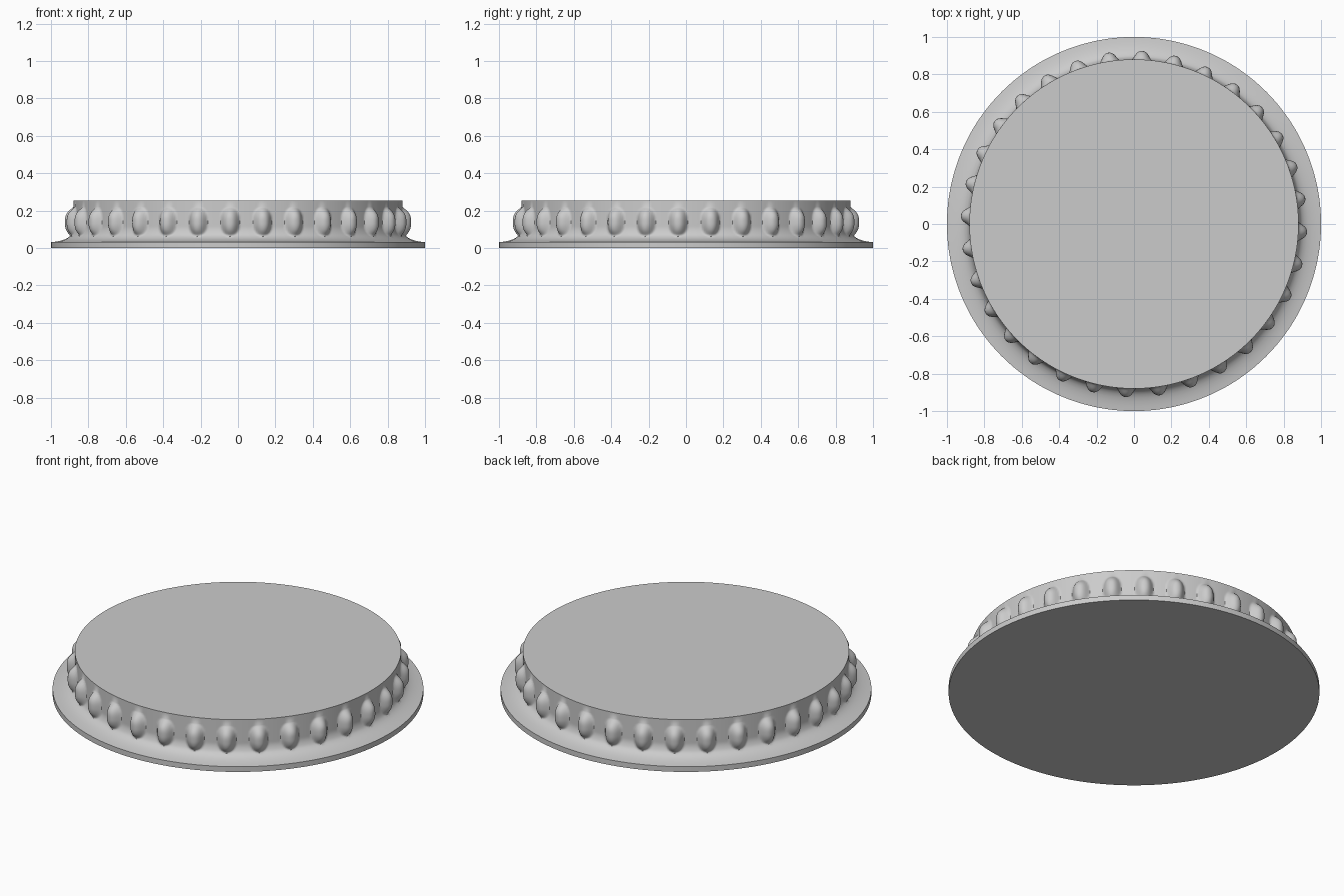
import bpy, bmesh, math

cube = bpy.data.objects.get("Cube")
if cube:
    bpy.data.objects.remove(cube)

grey = bpy.data.materials.new("plain grey")
grey.use_nodes = True
colour = (0.6, 0.6, 0.6, 1)
grey.diffuse_color = colour
grey.node_tree.nodes["Principled BSDF"].inputs["Base Color"].default_value = colour

BUMPS = 32
STEPS = 20
PITCH = math.tau / BUMPS
PHASE = math.radians(-2.7)

# Half section: flat rim, flared foot, upright wall
rim = [(1, 0), (1, 0.031)]
foot = [(0.975, 0.034), (0.95, 0.039), (0.93, 0.045), (0.912, 0.053), (0.899, 0.063)]
wall = [(0.88 + 0.013 * (1 - i / 6) ** 2 if i < 6 else 0.88, 0.07 + 0.0075 * i) for i in range(21)]
profile = rim + foot + wall + [(0.88, 0.255)]


def bump(angle, z):
    """Height of the rounded raised drops around the wall."""
    across = ((angle - PHASE + PITCH / 2) % PITCH - PITCH / 2) / math.radians(3.4)
    up = (z - 0.137) / (0.085 if z > 0.137 else 0.075)
    d = across ** 2 + abs(up) ** 2.6
    return 0.046 * (1 - d ** 1.3) ** 1.5 if d < 1 else 0


# Lathe the section with the drops raised out of the wall
bm = bmesh.new()
count = BUMPS * STEPS
rings = []
for r, z in profile:
    ring = []
    for i in range(count):
        a = math.tau * i / count + PHASE
        radius = r + bump(a, z) if r < 0.95 else r
        ring.append(bm.verts.new((radius * math.cos(a), radius * math.sin(a), z)))
    rings.append(ring)
for low, high in zip(rings, rings[1:]):
    for i in range(count):
        j = (i + 1) % count
        bm.faces.new((low[i], low[j], high[j], high[i]))

# Flat underside and flat top
bm.faces.new(rings[0][::-1])
bm.faces.new(rings[-1])

mesh = bpy.data.meshes.new("beaded_round_base")
bm.to_mesh(mesh)
bm.free()
base = bpy.data.objects.new("beaded_round_base", mesh)
bpy.context.collection.objects.link(base)
mesh.materials.append(grey)

for obj in bpy.context.selected_objects:
    obj.select_set(False)
base.select_set(True)
bpy.context.view_layer.objects.active = base
bpy.ops.object.shade_smooth_by_angle(angle=math.radians(50))
